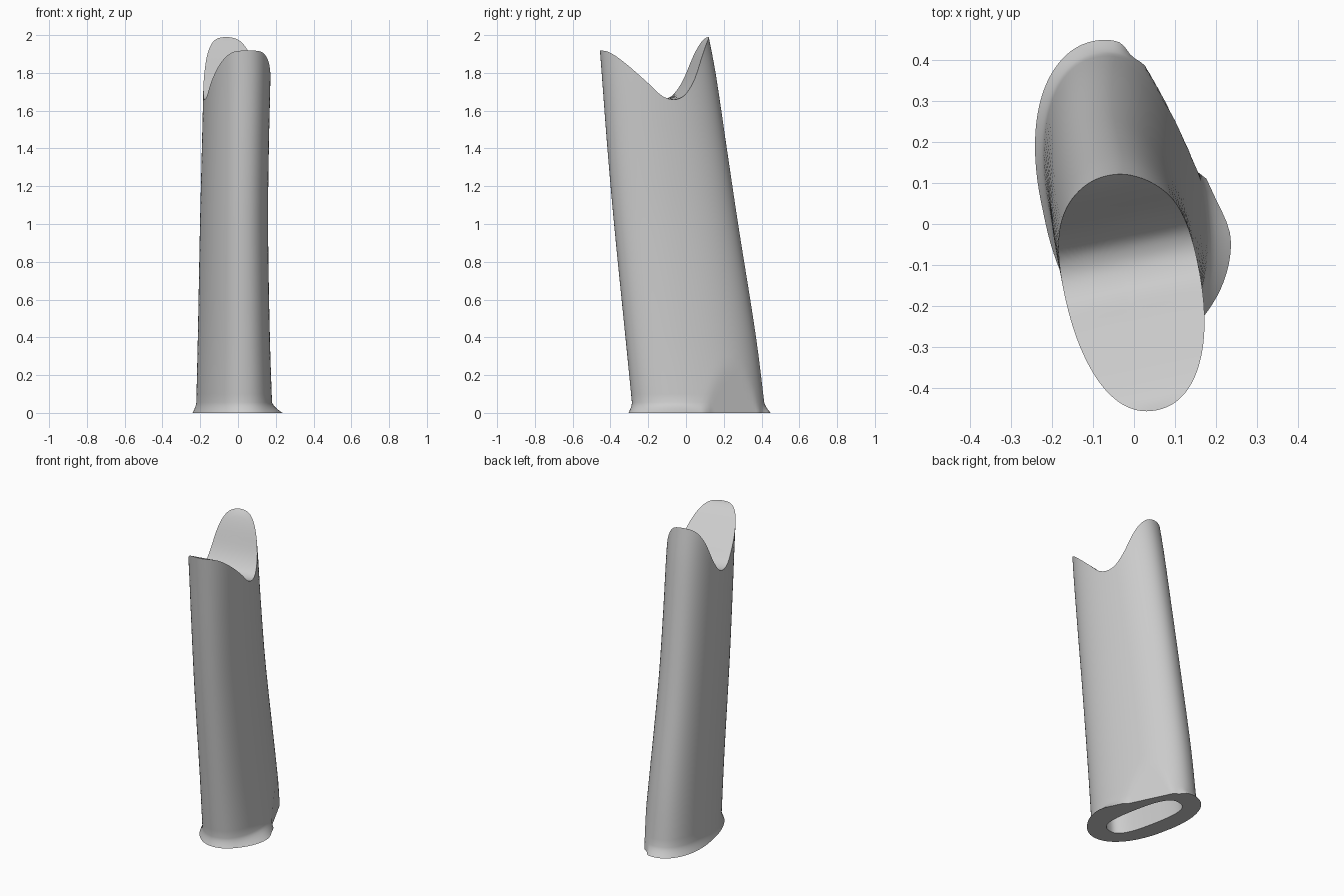
import bpy, bmesh, math
from mathutils import Vector

cube = bpy.data.objects.get("Cube")
if cube:
    bpy.data.objects.remove(cube)

SIDES = 96
LONG = Vector((-0.2, 0.98))      # long axis of the oval, in plan
WIDE = Vector((0.98, 0.2))       # short axis
TOP_CENTRE = Vector((-0.01, -0.165))

# Height, front y, back y, half width, centre x
SECTIONS = [(0, -0.285, 0.425, 0.19, -0.02), (0.4, -0.325, 0.375, 0.178, -0.022),
            (1, -0.385, 0.28, 0.168, -0.021), (1.4, -0.42, 0.22, 0.166, -0.014),
            (1.8, -0.45, 0.16, 0.167, -0.005), (2, -0.465, 0.122, 0.167, -0.004)]
# Curved mouth: distance along the long axis, height
MOUTH = [(-0.31, 1.92), (-0.27, 1.912), (-0.21, 1.87), (-0.07, 1.745), (0, 1.68),
         (0.05, 1.66), (0.09, 1.662), (0.13, 1.685), (0.18, 1.76), (0.235, 1.9),
         (0.27, 1.97), (0.3, 2.0)]
# Foot flare: angle in degrees, outward reach
FLARE = [(-180, 0.015), (-90, 0.025), (-60, 0.03), (-22, 0.055), (-5, 0.02), (8, 0),
         (65, 0), (76, 0.025), (120, 0.025), (180, 0.015)]


def curve(table, x):
    """Smooth interpolation through the rows of a table."""
    x = min(max(x, table[0][0]), table[-1][0])
    i = next(k for k in range(len(table) - 1) if x <= table[k + 1][0])

    def slope(k, c):
        a, b = table[max(k - 1, 0)], table[min(k + 1, len(table) - 1)]
        return (b[c] - a[c]) / (b[0] - a[0])

    p, q = table[i], table[i + 1]
    h = q[0] - p[0]
    t = (x - p[0]) / h
    s = t * t * (3 - 2 * t)
    return [p[c] * (1 - s) + q[c] * s + h * t * (1 - t)
            * (slope(i, c) * (1 - t) - slope(i + 1, c) * t) for c in range(1, len(p))]


def oval(z, a, inset=0.0, power=2.15):
    """Point on the leaning oval section at height z and angle a."""
    front, back, wide, cx = curve(SECTIONS, z)
    length = (back - front) / 2 - inset
    c, s = math.cos(a), math.sin(a)
    c, s = (math.copysign(abs(v) ** (2 / power), v) for v in (c, s))
    return Vector((cx, (front + back) / 2)) + LONG * length * s + WIDE * (wide - inset) * c


def mouth(p):
    return curve(MOUTH, (p - TOP_CENTRE).dot(LONG))[0]


def rim(a):
    z = 1.8
    for _ in range(25):
        z = 0.5 * (z + mouth(oval(z, a)))
    return oval(z, a), z


def flared(z, a):
    """Outer wall near the foot, with its flare and trimmed back corner."""
    p = oval(z, a)
    deg = math.degrees(math.atan2(math.sin(a), math.cos(a)))
    reach = max(0, curve(FLARE, deg)[0]) * max(0, 1 - z / 0.055) ** 1.5
    out = LONG * math.sin(a) + WIDE * math.cos(a)
    p = p + out.normalized() * reach
    if 0 < deg < 75 and z < 0.3:
        normal = Vector((0.9, 0.435))
        over = normal.dot(p) - 0.192 - 0.03 * z
        if over > 0:
            p = p - normal * over
    return p


bm = bmesh.new()
angles = [2 * math.pi * i / SIDES for i in range(SIDES)]


def ring(fn):
    return [bm.verts.new(fn(a)) for a in angles]


def bridge(a, b):
    for i in range(SIDES):
        j = (i + 1) % SIDES
        bm.faces.new((a[i], a[j], b[j], b[i]))


# Hollow slot in the underside, roof first
SLOT = 1.0
slot_top = ring(lambda a: (*oval(SLOT, a, 0.095, 2.8), SLOT))
bm.faces.new(slot_top)
slot_foot = ring(lambda a: (*oval(0, a, 0.095, 2.8), 0))
bridge(slot_top, slot_foot)

# Flared foot and leaning wall
previous = slot_foot
heights = [0, 0.008, 0.018, 0.028, 0.04, 0.055, 0.1, 0.15, 0.2, 0.25, 0.3]
for z in heights:
    current = ring(lambda a: (*flared(z, a), z))
    bridge(previous, current)
    previous = current
STEPS = 24
for k in range(1, STEPS + 1):
    def wall(a):
        p, top = rim(a)
        z = heights[-1] + (top - heights[-1]) * k / STEPS
        return (*oval(z, a), z)
    current = ring(wall)
    bridge(previous, current)
    previous = current

# Saddle-shaped mouth surface
for k in range(1, 20):
    def saddle(a):
        p = rim(a)[0].lerp(TOP_CENTRE, k / 20)
        return (*p, mouth(p))
    current = ring(saddle)
    bridge(previous, current)
    previous = current
bm.faces.new(previous)

bmesh.ops.recalc_face_normals(bm, faces=bm.faces)
mesh = bpy.data.meshes.new("oval_tube")
bm.to_mesh(mesh)
bm.free()
tube = bpy.data.objects.new("oval_tube", mesh)
bpy.context.collection.objects.link(tube)

grey = bpy.data.materials.new("plain_grey")
grey.use_nodes = True
grey.diffuse_color = (0.6, 0.6, 0.6, 1)
grey.node_tree.nodes["Principled BSDF"].inputs["Base Color"].default_value = (0.6, 0.6, 0.6, 1)
mesh.materials.append(grey)

bpy.ops.object.select_all(action="DESELECT")
tube.select_set(True)
bpy.context.view_layer.objects.active = tube
bpy.ops.object.shade_smooth_by_angle(angle=math.radians(35))
